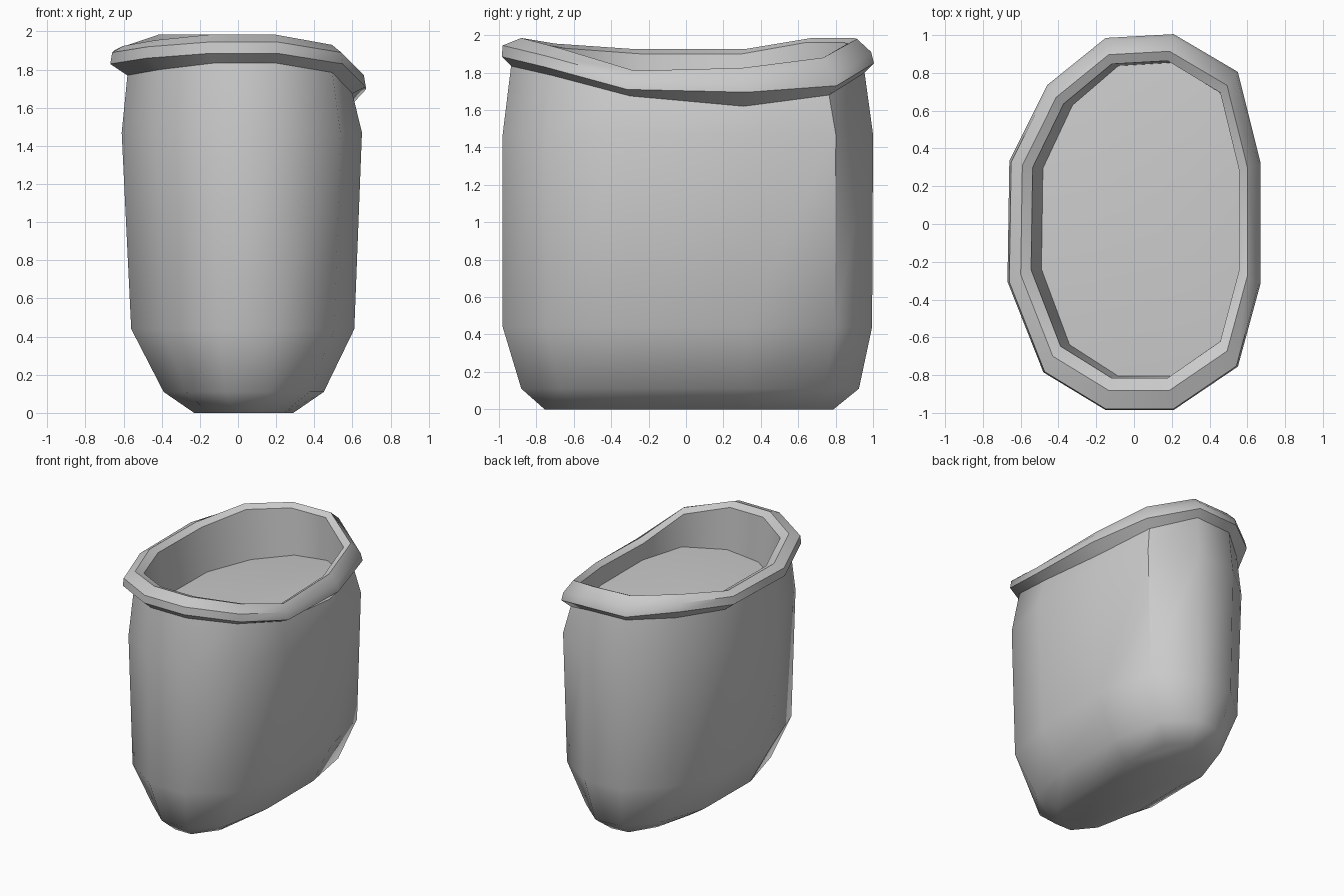
import bpy, bmesh, math

cube = bpy.data.objects.get("Cube")
if cube:
    bpy.data.objects.remove(cube, do_unlink=True)

grey = bpy.data.materials.new("plain grey")
grey.use_nodes = True
COLOUR = (0.6, 0.6, 0.6, 1)
grey.diffuse_color = COLOUR
grey.node_tree.nodes["Principled BSDF"].inputs["Base Color"].default_value = COLOUR

# Twelve-sided oval plan, clockwise from the back
PLAN = [(-.15, .98), (.21, 1.0), (.55, .8), (.67, .32), (.67, -.32), (.55, -.76),
        (.21, -.99), (-.15, -.99), (-.48, -.79), (-.67, -.31), (-.66, .33), (-.46, .73)]
# Wavy rim heights: underside, outer edge, crest
UNDER = [1.80, 1.80, 1.68, 1.62, 1.675, 1.785, 1.835, 1.835, 1.80, 1.77, 1.77, 1.80]
OUTER = [1.85, 1.85, 1.73, 1.695, 1.71, 1.83, 1.885, 1.885, 1.86, 1.83, 1.84, 1.88]
CREST = [1.985, 1.98, 1.88, 1.825, 1.81, 1.93, 1.985, 1.985, 1.955, 1.925, 1.925, 1.985]


def ring(x0, x1, y0, y1, heights):
    """Fit the plan between the given limits at one height or a list of heights."""
    if not isinstance(heights, list):
        heights = [heights] * len(PLAN)
    return [((x0 + x1) / 2 + x / .67 * (x1 - x0) / 2,
             (y0 + y1) / 2 + y / .995 * (y1 - y0) / 2, z)
            for (x, y), z in zip(PLAN, heights)]


def raised(heights, dz):
    return [z + dz for z in heights]


def loft(name, rings, base=False, centre=None):
    bm = bmesh.new()
    loops = [[bm.verts.new(p) for p in r] for r in rings]
    n = len(PLAN)
    for a, b in zip(loops, loops[1:]):
        for i in range(n):
            j = (i + 1) % n
            bm.faces.new((a[j], a[i], b[i], b[j]))
    if base:
        bm.faces.new(loops[0])
    if centre:
        c, last = bm.verts.new(centre), loops[-1]
        for i in range(n):
            bm.faces.new((c, last[(i + 1) % n], last[i]))
    mesh = bpy.data.meshes.new(name)
    bm.to_mesh(mesh)
    bm.free()
    mesh.materials.append(grey)
    obj = bpy.data.objects.new(name, mesh)
    bpy.context.collection.objects.link(obj)
    bpy.ops.object.select_all(action='DESELECT')
    obj.select_set(True)
    bpy.context.view_layer.objects.active = obj
    bpy.ops.object.shade_smooth_by_angle(angle=math.radians(42))
    return obj


# Rings shared between neighbouring parts
neck = ring(-.58, .60, -.94, .95, UNDER)
mouth = ring(-.545, .555, -.82, .86, raised(CREST, -.025))
floor = ring(-.49, .56, -.81, .85, 1.6)
floor = [(x, y, z + .09 * x) for x, y, z in floor]

# Rounded container wall and flat base
loft("container_body", [
    ring(-.23, .29, -.76, .785, 0),
    ring(-.39, .45, -.885, .92, .11),
    ring(-.56, .61, -.985, .99, .44),
    ring(-.61, .65, -.985, .995, 1.47),
    neck], base=True)

# Overhanging wavy rim
loft("rim", [
    neck,
    ring(-.67, .67, -.99, 1.0, OUTER),
    ring(-.66, .66, -.985, .985, raised(OUTER, .06)),
    ring(-.60, .60, -.885, .91, CREST),
    mouth])

# Inner wall and gently domed inner floor
loft("inner_wall", [mouth, floor])
loft("inner_floor", [floor], centre=(0, 0, 1.66))
